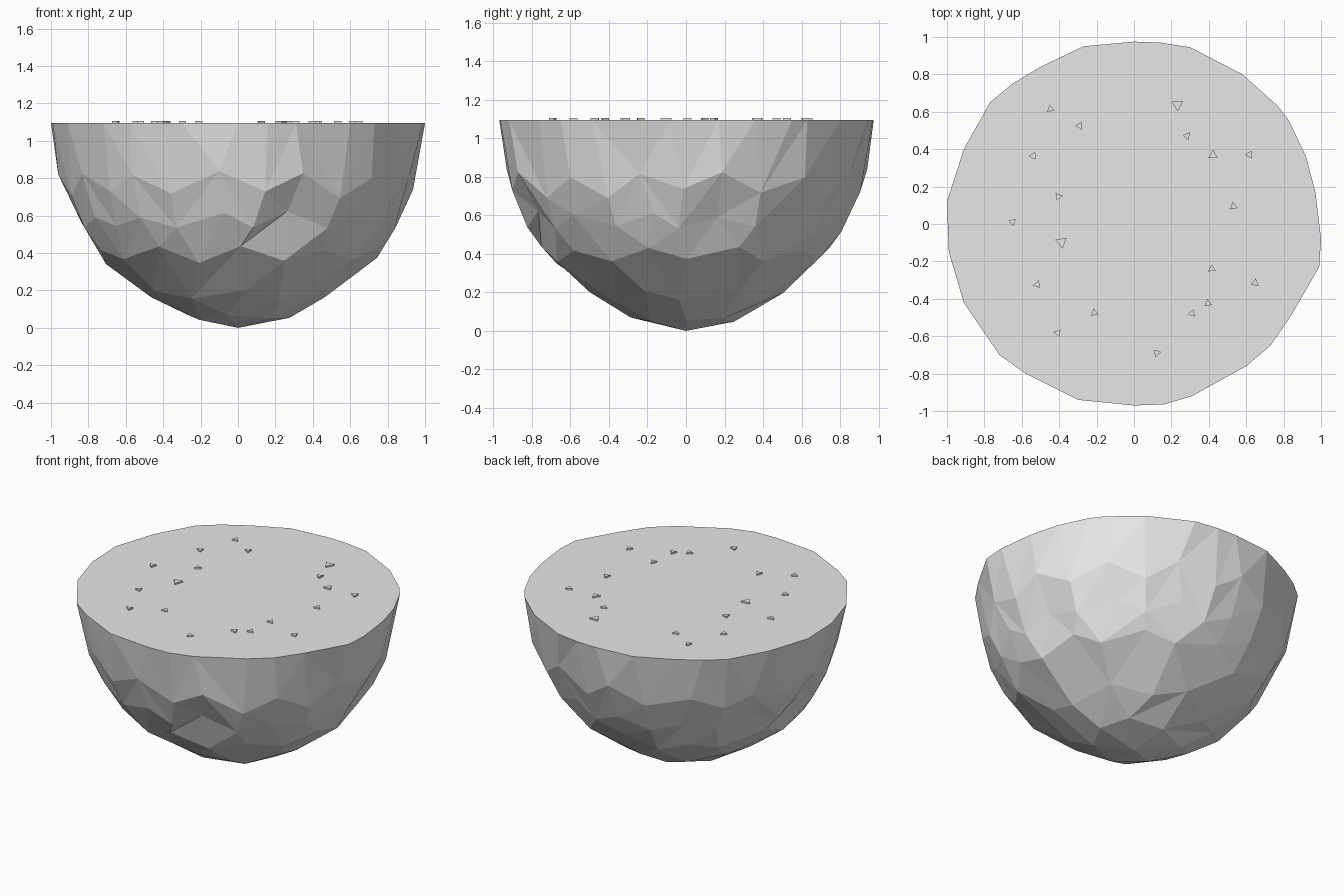
import bpy, bmesh, math, random
from mathutils import Vector

random.seed(7)
TOP = 1.095

default_cube = bpy.data.objects.get("Cube")
if default_cube:
    bpy.data.objects.remove(default_cube, do_unlink=True)

stone = bpy.data.materials.new("stone_grey")
stone.use_nodes = True
grey = (0.8, 0.8, 0.8, 1)
stone.diffuse_color = grey
stone.node_tree.nodes["Principled BSDF"].inputs["Base Color"].default_value = grey


def make_object(name, bm):
    bmesh.ops.recalc_face_normals(bm, faces=bm.faces[:])
    mesh = bpy.data.meshes.new(name)
    bm.to_mesh(mesh)
    bm.free()
    mesh.materials.append(stone)
    obj = bpy.data.objects.new(name, mesh)
    bpy.context.collection.objects.link(obj)
    return obj


# Rim outline, counter-clockwise from the +x side
rim_outline = [
    (1, -.08), (.97, .17), (.92, .36), (.83, .55), (.77, .63), (.58, .8),
    (.3, .945), (.14, .97), (0, .975), (-.27, .95), (-.5, .84), (-.65, .75),
    (-.77, .65), (-.91, .4), (-1, .12), (-.99, -.15), (-.91, -.42),
    (-.72, -.7), (-.58, -.8), (-.3, -.94), (0, -.97), (.16, -.965),
    (.31, -.92), (.6, -.76), (.73, -.65), (.84, -.49), (.99, -.23)]

# Bowl profile as (height, radius)
profile = [(0, 0), (.05, .27), (.16, .46), (.28, .64), (.38, .75),
           (.58, .87), (.82, .97), (TOP, 1)]


def bowl_radius(z):
    for (z0, r0), (z1, r1) in zip(profile, profile[1:]):
        if z <= z1:
            return r0 + (r1 - r0) * (z - z0) / (z1 - z0)
    return 1


def rock_ring(bm, count, height, zigzag, dent):
    """Uneven ring whose corners alternate up and down, in and out."""
    ring = []
    for k in range(count):
        angle = math.tau * (k + random.uniform(-.2, .2)) / count
        side = 1 if k % 2 else -1
        z = height + side * zigzag * random.uniform(.3, 1)
        r = bowl_radius(z) * (1 - dent * random.random() * (k % 2))
        ring.append(bm.verts.new((r * math.cos(angle), r * .98 * math.sin(angle), z)))
    return ring


def stitch(bm, a, b):
    """Join two rings of different counts with triangles, by angle."""
    def angles(ring):
        result = []
        for v in ring:
            angle = math.atan2(v.co.y, v.co.x)
            while result and angle < result[-1]:
                angle += math.tau
            result.append(angle)
        return result + [result[0] + math.tau]

    aa, ab = angles(a), angles(b)
    i = j = 0
    while i < len(a) or j < len(b):
        va, vb = a[i % len(a)], b[j % len(b)]
        if j == len(b) or (i < len(a) and aa[i + 1] <= ab[j + 1]):
            i += 1
            bm.faces.new((va, a[i % len(a)], vb))
        else:
            j += 1
            bm.faces.new((va, b[j % len(b)], vb))


# Faceted rock bowl with a flat top
bm = bmesh.new()
rings = [[bm.verts.new((x, y, TOP)) for x, y in rim_outline]]
bm.faces.new(rings[0])
for count, height, zigzag, dent in [(26, .77, .08, .03), (26, .57, .06, .07),
                                    (20, .39, .05, .03), (12, .18, .04, .04),
                                    (7, .06, .02, .05)]:
    rings.append(rock_ring(bm, count, height, zigzag, dent))
for upper, lower in zip(rings, rings[1:]):
    stitch(bm, upper, lower)
tip = bm.verts.new((0, 0, 0))
last = rings[-1]
for k, v in enumerate(last):
    bm.faces.new((v, last[(k + 1) % len(last)], tip))
make_object("rock_bowl", bm)

# Small three-sided chips scattered on the top: (degrees, distance, size)
chips = [(70, .68, .035), (41, .56, .03), (194, .4, .035)]
chips += [(deg, dist, .024) for deg, dist in [
    (126, .76), (119, .6), (146, .65), (160, .43), (179, .65), (212, .61),
    (235, .71), (246, .52), (280, .7), (303, .57), (313, .58), (330, .48),
    (334, .72), (10, .54), (31, .72), (59, .55)]]
bm = bmesh.new()
for deg, dist, size in chips:
    centre = Vector((math.cos(math.radians(deg)), math.sin(math.radians(deg)), 0)) * dist
    turn = random.uniform(0, math.tau)
    layers = []
    for z in (TOP - .004, TOP + .01):
        layers.append([bm.verts.new((
            centre.x + size * math.cos(turn + math.tau * k / 3),
            centre.y + size * math.sin(turn + math.tau * k / 3), z)) for k in range(3)])
    low, high = layers
    bm.faces.new(low)
    bm.faces.new(high)
    for k in range(3):
        n = (k + 1) % 3
        bm.faces.new((low[k], low[n], high[n], high[k]))
make_object("stone_chips", bm)
